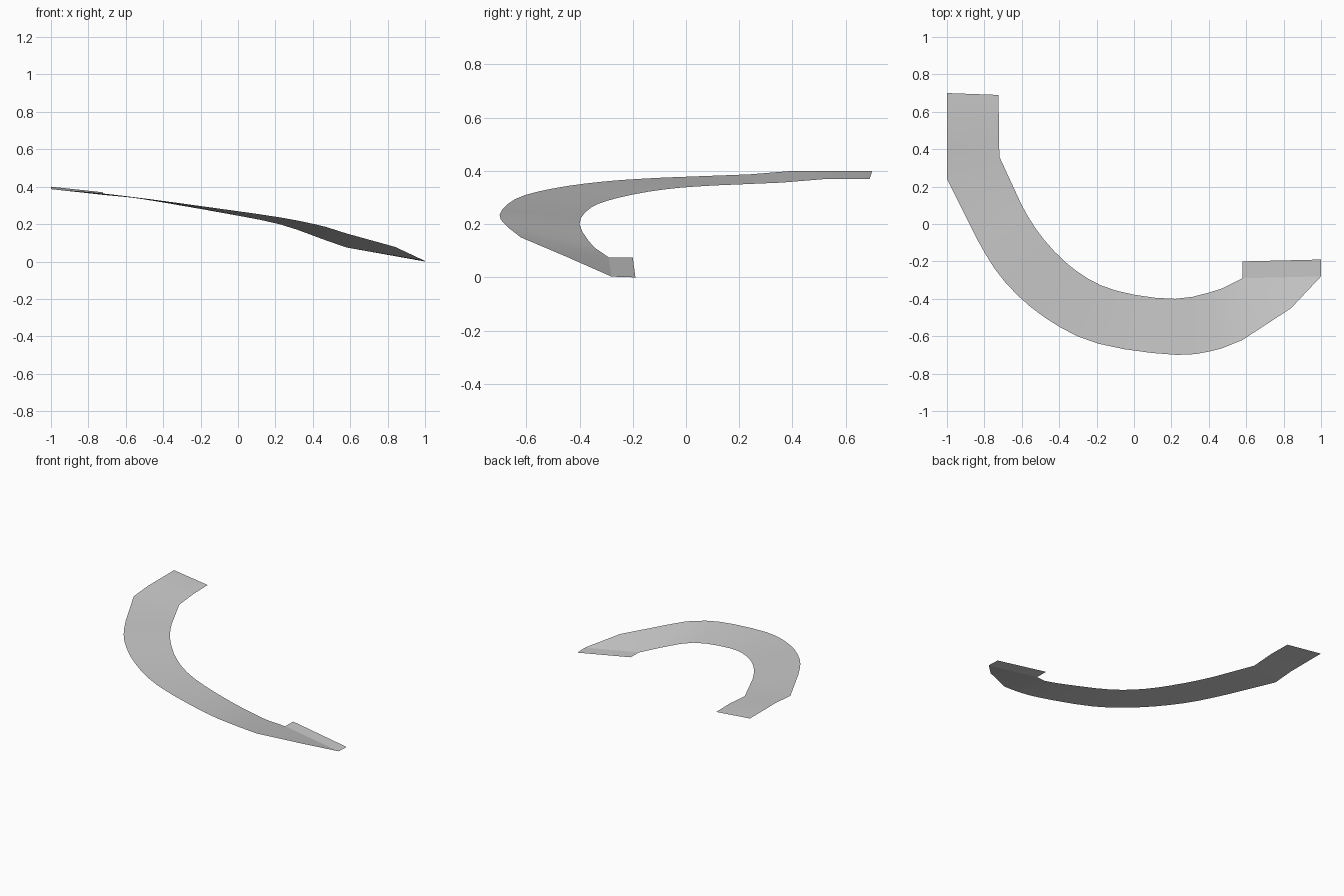
import bpy
import bmesh
import math
from mathutils import Vector

default_cube = bpy.data.objects.get("Cube")
if default_cube:
    bpy.data.objects.remove(default_cube, do_unlink=True)


def make_material(name, value):
    material = bpy.data.materials.new(name)
    colour = (value, value, value, 1.0)
    material.use_nodes = True
    material.diffuse_color = colour
    shader = next(n for n in material.node_tree.nodes if n.type == "BSDF_PRINCIPLED")
    shader.inputs["Base Color"].default_value = colour
    return material


def spline_point(before, start, end, after, t):
    """Catmull-Rom interpolation between start and end."""
    return 0.5 * (2 * start + (end - before) * t
                  + (2 * before - 5 * start + 4 * end - after) * t ** 2
                  + (3 * start - before - 3 * end + after) * t ** 3)


def smooth_edge(points, steps):
    """Keep the first and last segment straight and round the bend between them."""
    points = [Vector(p) for p in points]
    edge = [points[0]]
    for i in range(1, len(points) - 2):
        for step in range(steps):
            edge.append(spline_point(*points[i - 1:i + 3], step / steps))
    return edge + points[-2:]


# Matching points along the two edges of the curved band
outer_bend = [(-1, .24, .387), (-.84, -.08, .375), (-.69, -.31, .36), (-.47, -.505, .333),
              (-.19, -.64, .295), (.23, -.7, .235), (.47, -.665, .185), (.58, -.62, .15)]
inner_bend = [(-.72, .36, .356), (-.6, .1, .345), (-.48, -.085, .33), (-.31, -.25, .3),
              (-.1, -.355, .263), (.22, -.4, .2), (.47, -.345, .113), (.58, -.29, .075)]

# Straight raised end, then the bend
outer = [Vector((-1, .7, .4)), Vector((-1, .4, .4))] + smooth_edge(outer_bend, 3)
inner = [Vector((-.725, .69, .37)), Vector((-.722, .53, .37))] + smooth_edge(inner_bend, 3)

bm = bmesh.new()
outer_verts = [bm.verts.new(p) for p in outer]
inner_verts = [bm.verts.new(p) for p in inner]
for i in range(len(outer) - 1):
    bm.faces.new((outer_verts[i], outer_verts[i + 1], inner_verts[i + 1], inner_verts[i]))

# Lower end: a fan around the inner corner, then a folded lip
corner = inner_verts[-1]
shoulder = bm.verts.new((.84, -.45, .078))
tip = bm.verts.new((1, -.28, .003))
lip_tip = bm.verts.new((1, -.19, 0))
lip_corner = bm.verts.new((.58, -.2, .075))
bm.faces.new((corner, outer_verts[-1], shoulder))
bm.faces.new((corner, shoulder, tip))
bm.faces.new((corner, tip, lip_tip, lip_corner))

# Face the whole band upward
bm.normal_update()
for face in bm.faces:
    if face.normal.z < 0:
        face.normal_flip()

mesh = bpy.data.meshes.new("curved_band")
bm.to_mesh(mesh)
bm.free()
band = bpy.data.objects.new("curved_band", mesh)
bpy.context.collection.objects.link(band)
mesh.materials.append(make_material("light_grey", 0.6))

# Smooth along the bend, crisp at the lip
bpy.ops.object.select_all(action="DESELECT")
band.select_set(True)
bpy.context.view_layer.objects.active = band
bpy.ops.object.shade_smooth_by_angle(angle=math.radians(10))
